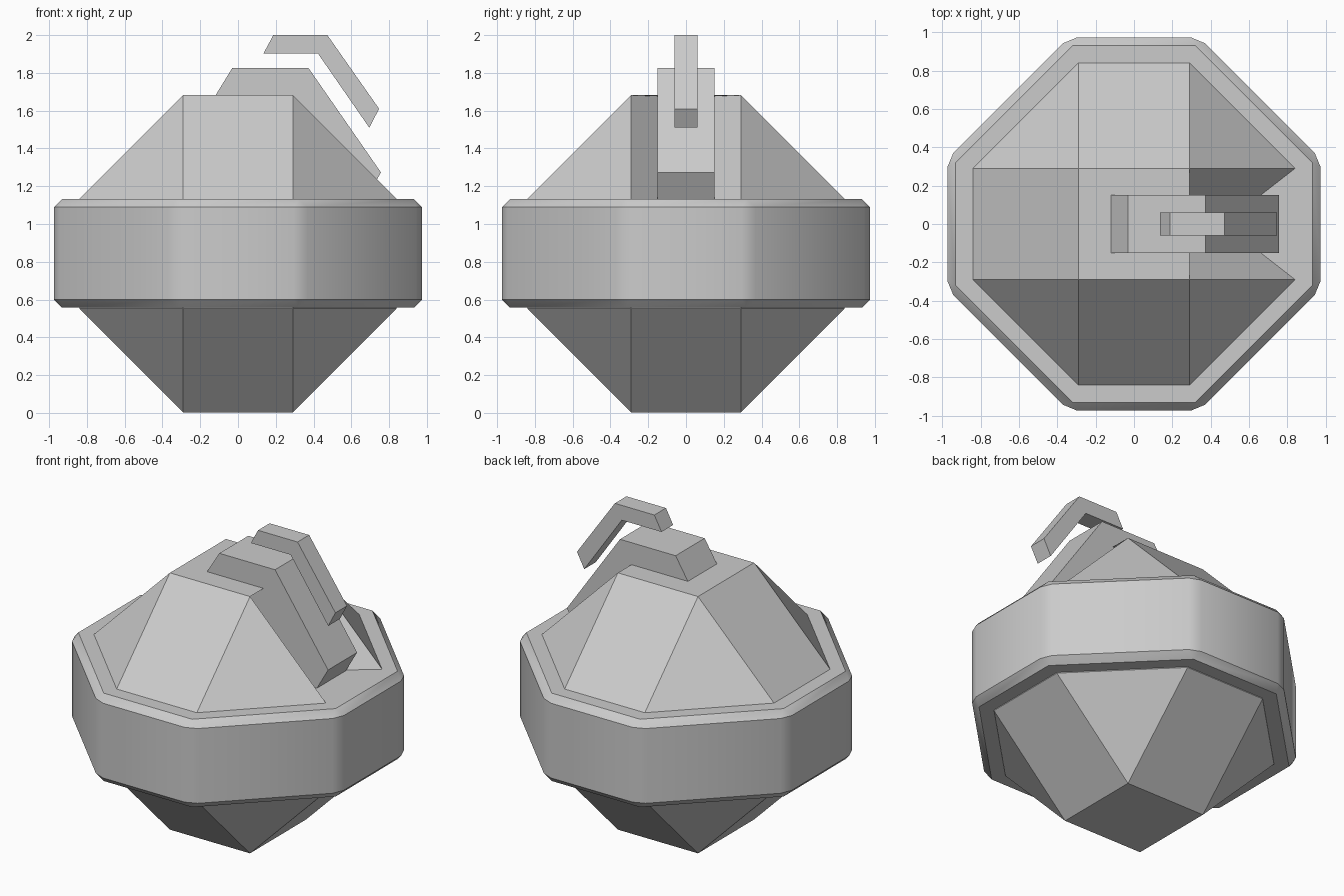
import bpy, bmesh, math
from mathutils import Vector

if "Cube" in bpy.data.objects:
    bpy.data.objects.remove(bpy.data.objects["Cube"])

A, B, ZC = 0.29, 0.84, 0.842   # small / large half extents, body centre height


def finish(bm, name):
    bmesh.ops.recalc_face_normals(bm, faces=bm.faces[:])
    me = bpy.data.meshes.new(name)
    bm.to_mesh(me)
    bm.free()
    ob = bpy.data.objects.new(name, me)
    bpy.context.collection.objects.link(ob)
    return ob


def prism(name, pts, place, lo, hi, bevel=0):
    """Extrude a 2D outline from lo to hi; place maps (u, v, w) to xyz."""
    bm = bmesh.new()
    f = bm.faces.new([bm.verts.new(place(u, v, lo)) for u, v in pts])
    r = bmesh.ops.extrude_face_region(bm, geom=[f])
    shift = Vector(place(0, 0, hi)) - Vector(place(0, 0, lo))
    bmesh.ops.translate(bm, vec=shift,
                        verts=[g for g in r["geom"] if isinstance(g, bmesh.types.BMVert)])
    bmesh.ops.recalc_face_normals(bm, faces=bm.faces[:])
    if bevel:
        bmesh.ops.bevel(bm, geom=bm.edges[:], offset=bevel, segments=1,
                        affect='EDGES', profile=0.5)
    return finish(bm, name)


# Faceted body: hull of all permutations of (A, A, B)
bm = bmesh.new()
signs = (-1, 1)
for p in ((A, A, B), (A, B, A), (B, A, A)):
    for sx in signs:
        for sy in signs:
            for sz in signs:
                bm.verts.new((sx * p[0], sy * p[1], sz * p[2] + ZC))
bmesh.ops.convex_hull(bm, input=bm.verts[:])
bmesh.ops.dissolve_limit(bm, angle_limit=0.02, verts=bm.verts[:], edges=bm.edges[:])

# Fold the upper right slope inwards into a V groove below the strap
bm.normal_update()
slope = next(f for f in bm.faces if f.normal.x > 0.6 and f.normal.z > 0.6
             and abs(f.normal.y) < 0.1)
corner = {(v.co.z > 1.4, v.co.y > 0): v for v in slope.verts}
bmesh.ops.delete(bm, geom=[slope], context='FACES_ONLY')
p_top = bm.verts.new((-0.07, 0, 1.67))
p_low = bm.verts.new((0.50, 0, 1.10))
for s in (True, False):
    bm.faces.new((corner[True, s], corner[False, s], p_low, p_top))
bm.faces.new((corner[False, True], corner[False, False], p_low))
bm.faces.new((corner[True, True], corner[True, False], p_top))
finish(bm, "faceted_body")

# Chamfered octagonal band
a, b = 0.338, 0.974
octagon = [(b, -a), (b, a), (a, b), (-a, b), (-b, a), (-b, -a), (-a, -b), (a, -b)]
band = prism("octagonal_band", octagon, lambda u, v, w: (u, v, w), 0.557, 1.132, 0.043)
bpy.context.view_layer.objects.active = band
band.select_set(True)
bpy.ops.object.shade_smooth_by_angle(angle=math.radians(30))

# Wide strap and the thin bent handle floating over it
side = lambda u, v, w: (u, w, v)
prism("strap", [(-0.18, 1.58), (-0.12, 1.68), (-0.03, 1.826), (0.373, 1.826),
                (0.757, 1.273), (0.60, 1.0), (0.50, 1.0), (0.20, 1.50)],
      side, -0.15, 0.15)
prism("bent_handle", [(0.135, 1.903), (0.187, 2.0), (0.473, 2.0), (0.747, 1.61),
                      (0.695, 1.51), (0.423, 1.903)],
      side, -0.06, 0.06)
